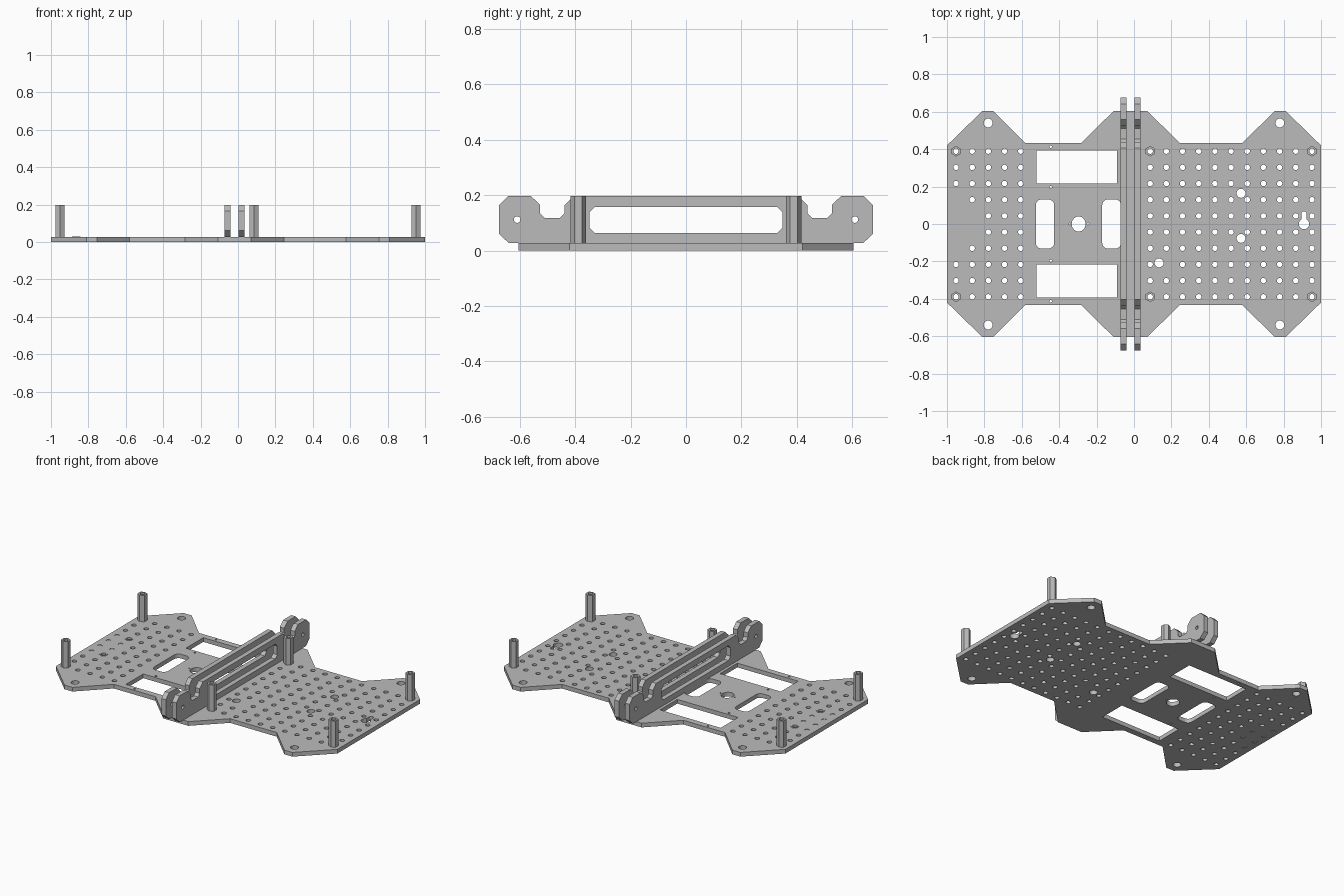
import bpy
import math
from mathutils import Matrix

if "Cube" in bpy.data.objects:
    bpy.data.objects.remove(bpy.data.objects["Cube"])

# Single grey material
grey = bpy.data.materials.new("plain grey")
grey.use_nodes = True
COLOUR = (0.5, 0.5, 0.5, 1)
grey.diffuse_color = COLOUR
grey.node_tree.nodes["Principled BSDF"].inputs["Base Color"].default_value = COLOUR

PLATE = 0.027     # plate thickness
TOP = 0.197       # height of rails and standoffs
PITCH = 0.0865    # spacing of the hole grid
HOLE = 0.0145


def circle(x, y, r, n=16, start=0.0):
    return [(x + r * math.cos(start + 2 * math.pi * i / n),
             y + r * math.sin(start + 2 * math.pi * i / n)) for i in range(n)]


def rect(x0, x1, y0, y1):
    return [(x0, y0), (x1, y0), (x1, y1), (x0, y1)]


def round_rect(x0, x1, y0, y1, r, steps):
    pts = []
    corners = [(x1 - r, y1 - r), (x0 + r, y1 - r), (x0 + r, y0 + r), (x1 - r, y0 + r)]
    for q, (cx, cy) in enumerate(corners):
        for i in range(steps + 1):
            a = math.pi / 2 * (q + i / steps)
            pts.append((cx + r * math.cos(a), cy + r * math.sin(a)))
    return pts


def cut_sheet(name, loops, depth, matrix):
    """Extrude an outline with holes, centred on its own plane."""
    curve = bpy.data.curves.new(name, "CURVE")
    curve.dimensions = "2D"
    curve.fill_mode = "BOTH"
    curve.extrude = depth / 2
    for loop in loops:
        spline = curve.splines.new("POLY")
        spline.points.add(len(loop) - 1)
        for point, (u, v) in zip(spline.points, loop):
            point.co = (u, v, 0, 1)
        spline.use_cyclic_u = True
    helper = bpy.data.objects.new(name + " outline", curve)
    bpy.context.scene.collection.objects.link(helper)
    bpy.context.view_layer.update()
    graph = bpy.context.evaluated_depsgraph_get()
    mesh = bpy.data.meshes.new_from_object(helper.evaluated_get(graph))
    bpy.data.objects.remove(helper)
    mesh.name = name
    mesh.materials.clear()
    mesh.materials.append(grey)
    obj = bpy.data.objects.new(name, mesh)
    bpy.context.scene.collection.objects.link(obj)
    obj.matrix_world = matrix
    bpy.ops.object.select_all(action="DESELECT")
    obj.select_set(True)
    bpy.context.view_layer.objects.active = obj
    bpy.ops.object.mode_set(mode="EDIT")
    bpy.ops.mesh.select_all(action="SELECT")
    bpy.ops.mesh.remove_doubles(threshold=0.00005)
    bpy.ops.mesh.normals_make_consistent(inside=False)
    bpy.ops.object.mode_set(mode="OBJECT")
    bpy.ops.object.shade_smooth_by_angle(angle=math.radians(30))
    return obj


def flat(name, loops, z0, z1):
    return cut_sheet(name, loops, z1 - z0, Matrix.Translation((0, 0, (z0 + z1) / 2)))


# Base plate outline: back half, then mirrored to the front
back = [(-1, 0.42), (-0.81, 0.605), (-0.753, 0.605), (-0.58, 0.432), (-0.284, 0.432),
        (-0.108, 0.605), (0.07, 0.605), (0.246, 0.432), (0.578, 0.432),
        (0.753, 0.605), (0.81, 0.605), (1, 0.42)]
loops = [back + [(x, -y) for x, y in reversed(back)]]

# Large holes: lug holes and three cable holes
large = [(sx * 0.78, sy * 0.54) for sx in (-1, 1) for sy in (-1, 1)]
large += [(0.572, 0.164), (0.572, -0.077), (0.134, -0.208)]
loops += [circle(x, y, 0.024) for x, y in large]

# Grid of small holes, left out of the middle bay
for col in range(23):
    if 5 <= col <= 11:
        continue
    for row in range(10):
        x, y = -0.9515 + col * PITCH, (row - 4.5) * PITCH
        if all(math.hypot(x - a, y - b) > 0.04 for a, b in large):
            loops.append(circle(x, y, HOLE))

# Middle bay windows, slots, centre hole and screw holes
for s in (-1, 1):
    loops.append(rect(-0.522, -0.09, *sorted((s * 0.217, s * 0.393))))
    loops += [circle(-0.445, s * y, 0.007, 8) for y in (0.413, 0.197)]
    loops.append(circle(-0.296 + s * 0.05, 0, 0.005, 8))
loops.append(round_rect(-0.525, -0.427, -0.131, 0.131, 0.03, 5))
loops.append(round_rect(-0.17, -0.07, -0.131, 0.131, 0.03, 5))
loops.append([(x, y * 1.1) for x, y in circle(-0.296, 0, 0.037, 24)])

# Keyhole: round bottom with a narrow slot upward
kx = 0.909
keyhole = [(kx + 0.028 * math.cos(a), 0.028 * math.sin(a))
           for a in (math.radians(120 + i * 20) for i in range(16))]
keyhole += [(kx + 0.014 * math.cos(a), 0.054 + 0.014 * math.sin(a))
            for a in (math.pi * i / 6 for i in range(7))]
loops.append(keyhole)
flat("base_plate", loops, 0, PLATE)

# Plugs closing a few grid holes
plugs = [(0, 3), (0, 4), (0, 5), (0, 6), (1, 4), (1, 5)]
flat("hole_plugs", [circle(-0.9515 + c * PITCH, (r - 4.5) * PITCH, HOLE)
                    for c, r in plugs], 0.003, PLATE - 0.003)

# Flat hex nuts
for name, y in (("front", -1.5 * PITCH), ("back", 1.5 * PITCH)):
    flat("hex_nut_" + name, [circle(-0.865, y, 0.025, 6, math.pi / 2),
                             circle(-0.865, y, HOLE)], PLATE, PLATE + 0.003)

# Hexagonal standoffs
for side, x in (("right", -0.9515), ("middle", 0.0865), ("left", 0.9515)):
    for end, y in (("front", -4.5 * PITCH), ("back", 4.5 * PITCH)):
        flat(f"standoff_{end}_{side}", [circle(x, y, 0.028, 6, math.pi / 2),
                                        circle(x, y, HOLE)], PLATE, TOP)

# Twin rails with end ears and a long window; drawn in y and z
half = [(0.64, PLATE), (0.675, 0.06), (0.675, 0.165), (0.642, TOP), (0.56, TOP),
        (0.527, 0.165), (0.527, 0.135), (0.51, 0.118), (0.455, 0.118),
        (0.438, 0.135), (0.438, 0.165), (0.405, TOP)]
rail = half + [(-y, z) for y, z in reversed(half)]
rail_loops = [rail, round_rect(-0.349, 0.349, 0.063, 0.158, 0.02, 1)]
rail_loops += [circle(s * 0.61, 0.112, 0.012) for s in (-1, 1)]
upright = Matrix(((0, 0, 1, 0), (1, 0, 0, 0), (0, 1, 0, 0), (0, 0, 0, 1)))
for side, x in (("right", -0.056), ("left", 0.019)):
    cut_sheet("rail_" + side, rail_loops, 0.031, Matrix.Translation((x, 0, 0)) @ upright)
